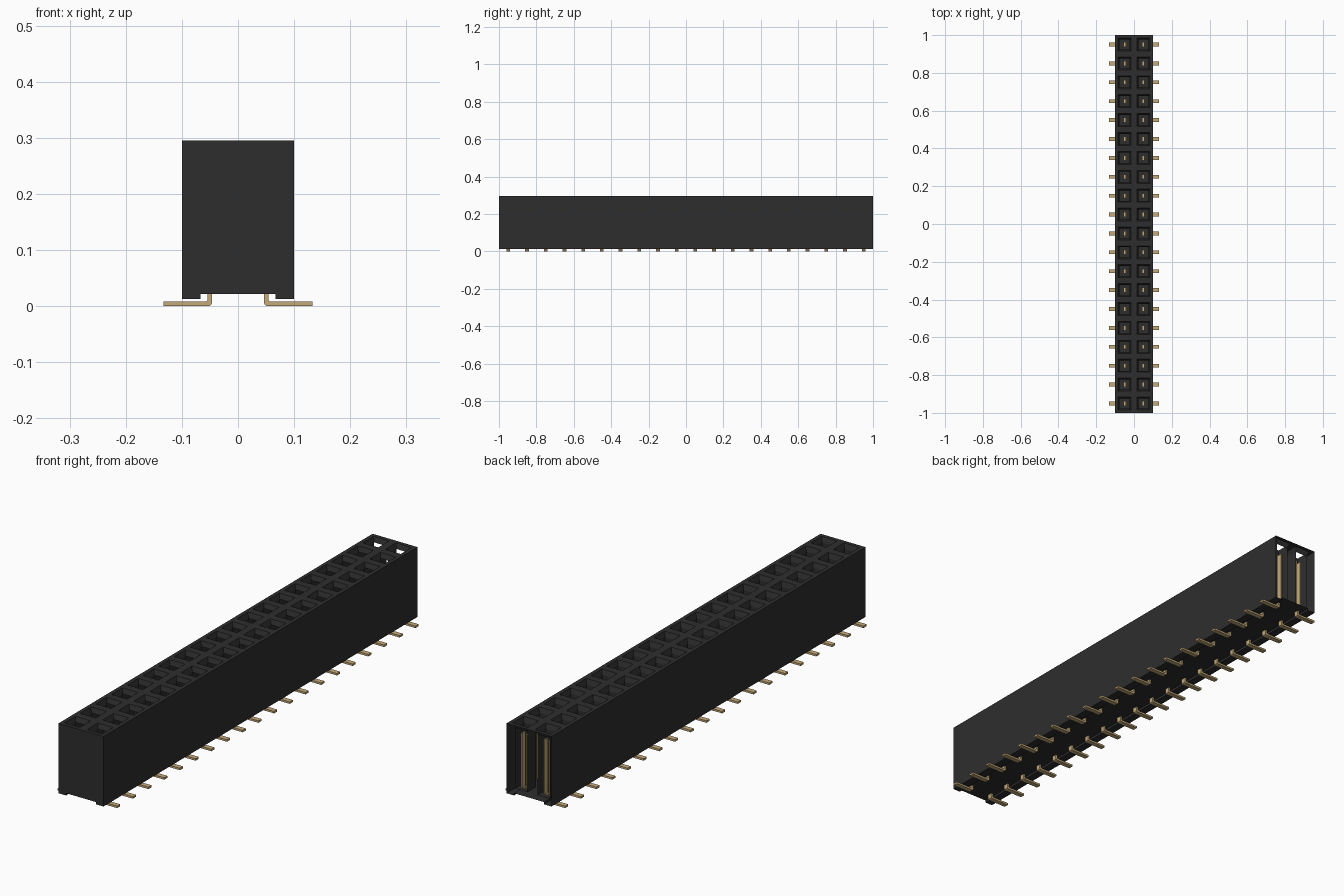
import bpy, bmesh
from mathutils import Vector

cube = bpy.data.objects.get("Cube")
if cube:
    bpy.data.objects.remove(cube, do_unlink=True)

ROWS, PITCH, TOP = 20, 0.1, 0.295
ROW_Y = [PITCH * (i - (ROWS - 1) / 2) for i in range(ROWS)]


def material(name, rgb):
    m = bpy.data.materials.new(name)
    m.use_nodes = True
    m.diffuse_color = (*rgb, 1)
    m.node_tree.nodes["Principled BSDF"].inputs["Base Color"].default_value = (*rgb, 1)
    return m


black = material("black plastic", (0.027, 0.027, 0.027))
gold = material("gold plating", (0.55, 0.40, 0.19))


def finish(name, bm, mat):
    mesh = bpy.data.meshes.new(name)
    bm.to_mesh(mesh)
    bm.free()
    mesh.materials.append(mat)
    obj = bpy.data.objects.new(name, mesh)
    bpy.context.collection.objects.link(obj)
    return obj


def prism(bm, profile, y0, y1):
    """Sweep a closed xz profile along y and cap both ends."""
    a = [bm.verts.new((x, y0, z)) for x, z in profile]
    b = [bm.verts.new((x, y1, z)) for x, z in profile]
    n = len(profile)
    for i in range(n):
        j = (i + 1) % n
        bm.faces.new((a[i], a[j], b[j], b[i]))
    bm.faces.new(a)
    bm.faces.new(b[::-1])


def box(bm, x0, x1, y0, y1, z0, z1):
    prism(bm, [(x0, z0), (x1, z0), (x1, z1), (x0, z1)], y0, y1)


# Housing shell: closed front, open back, grooved underside
bm = bmesh.new()
half = [(0.1, TOP), (0.1, 0.013), (0.067, 0.013), (0.067, 0.022)]
outline = half + [(-x, z) for x, z in reversed(half)]
prism(bm, outline, -1, 1)
bmesh.ops.recalc_face_normals(bm, faces=bm.faces[:])
bm.faces.ensure_lookup_table()
open_faces = [f for f in bm.faces if f.normal.y > 0.9 or f.normal.z > 0.9]
bmesh.ops.delete(bm, geom=open_faces, context='FACES_ONLY')
finish("housing_shell", bm, black)

# Top deck: one cell per socket, with a funnel leading into a deep pocket
bm = bmesh.new()
for y in ROW_Y:
    for x in (-0.05, 0.05):
        h = PITCH / 2
        bm.faces.new([bm.verts.new((x + sx * h, y + sy * h, TOP))
                      for sx, sy in ((-1, -1), (1, -1), (1, 1), (-1, 1))])
bmesh.ops.remove_doubles(bm, verts=bm.verts[:], dist=0.001)
cells = bm.faces[:]
bmesh.ops.inset_individual(bm, faces=cells, thickness=0.022)
bmesh.ops.inset_individual(bm, faces=cells, thickness=0.010, depth=-0.02)
for cell in cells:
    out = bmesh.ops.extrude_discrete_faces(bm, faces=[cell])
    face = out["faces"][0]
    bmesh.ops.translate(bm, verts=face.verts[:], vec=Vector((0, 0, 0.03 - TOP + 0.02)))
# Leave the pockets open towards the back
bm.normal_update()
bmesh.ops.delete(bm, geom=[f for f in bm.faces if f.normal.y < -0.99], context='FACES')
finish("socket_deck", bm, black)

# Contacts: paired spring blades in each pocket
bm = bmesh.new()
for y in ROW_Y:
    for x in (-0.05, 0.05):
        for s in (-1, 1):
            cx = x + s * 0.011
            box(bm, cx - 0.003, cx + 0.003, y - 0.01, y + 0.01, 0.03, 0.25)
bmesh.ops.recalc_face_normals(bm, faces=bm.faces[:])
finish("contact_blades", bm, gold)

# Solder legs: bent strips running out under the housing
leg = [(0.133, 0), (0.133, 0.008), (0.057, 0.008), (0.054, 0.011), (0.054, 0.035),
       (0.046, 0.035), (0.046, 0.007), (0.048, 0.002), (0.053, 0)]
bm = bmesh.new()
for y in ROW_Y:
    for s in (-1, 1):
        prism(bm, [(s * x, z) for x, z in leg], y - 0.01, y + 0.01)
bmesh.ops.recalc_face_normals(bm, faces=bm.faces[:])
finish("solder_legs", bm, gold)
